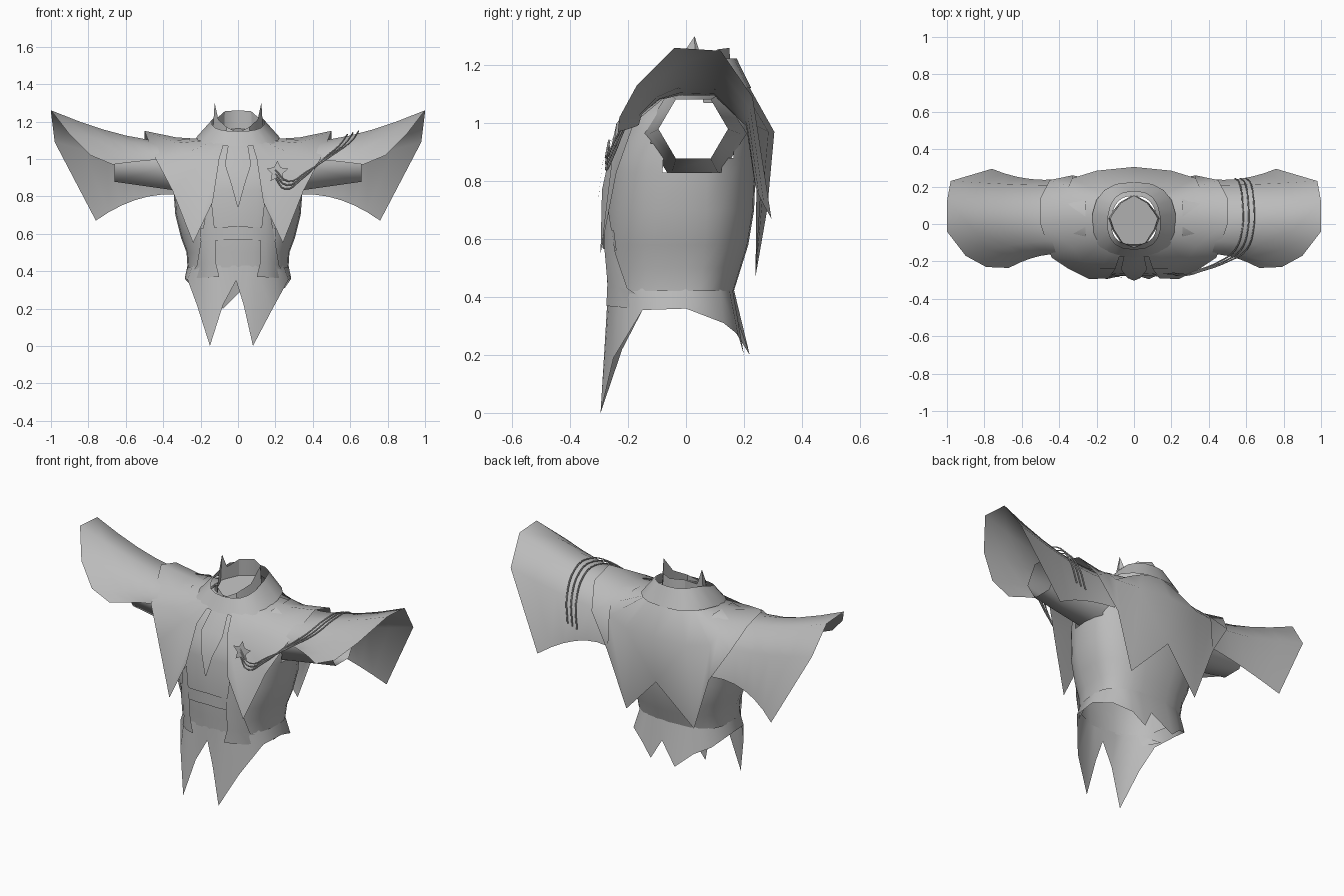
import bpy, bmesh, math

if "Cube" in bpy.data.objects:
    bpy.data.objects.remove(bpy.data.objects["Cube"])

GREY = (0.5, 0.5, 0.5, 1)
cloth = bpy.data.materials.new("grey cloth")
cloth.use_nodes = True
cloth.diffuse_color = GREY
for node in cloth.node_tree.nodes:
    if node.type == 'BSDF_PRINCIPLED':
        node.inputs["Base Color"].default_value = GREY


def build(name, verts, faces, mirror=False, angle=45):
    """Make a cloth object from points and faces, optionally mirrored in x."""
    mesh = bpy.data.meshes.new(name)
    mesh.from_pydata(verts, [], faces)
    bm = bmesh.new()
    bm.from_mesh(mesh)
    bmesh.ops.recalc_face_normals(bm, faces=bm.faces)
    bm.to_mesh(mesh)
    bm.free()
    mesh.materials.append(cloth)
    obj = bpy.data.objects.new(name, mesh)
    bpy.context.collection.objects.link(obj)
    bpy.ops.object.select_all(action='DESELECT')
    obj.select_set(True)
    bpy.context.view_layer.objects.active = obj
    bpy.ops.object.shade_smooth_by_angle(angle=math.radians(angle))
    if mirror:
        mod = obj.modifiers.new("mirror", 'MIRROR')
        mod.use_clip = True
    return obj


def sheet(name, rows, closed=False, mirror=False, keep=None, angle=45):
    """Join equally long rows of points into a sheet of quads."""
    n = len(rows[0])
    verts = [p for row in rows for p in row]
    faces = []
    for r in range(len(rows) - 1):
        for i in range(n if closed else n - 1):
            j = (i + 1) % n
            face = (r * n + i, r * n + j, (r + 1) * n + j, (r + 1) * n + i)
            middle = [sum(verts[k][axis] for k in face) / 4 for axis in range(3)]
            if keep is None or keep(*middle):
                faces.append(face)
    return build(name, verts, faces, mirror, angle)


def power(value, exponent):
    return math.copysign(abs(value) ** exponent, value)


BOXY = 0.8


def ring_point(a, z, width, front, back):
    """Point on a rounded body section at angle a."""
    x, s = width * power(math.cos(a), BOXY), power(math.sin(a), BOXY)
    return (x, s * (back if s > 0 else front), z)


def ring(section, count=28):
    return [ring_point(math.tau * i / count, *section) for i in range(count)]


# Body sections: height, half width, front depth, back depth
BODY = [(.42, .27, .27, .165), (.5, .275, .275, .19), (.58, .305, .28, .215),
        (.7, .335, .28, .235), (.83, .345, .27, .24), (.88, .348, .26, .24),
        (.93, .345, .24, .24), (.98, .34, .215, .23), (1.03, .32, .19, .22),
        (1.07, .25, .15, .2), (1.1, .17, .125, .18), (1.14, .12, .11, .15)]


def outside_armhole(x, y, z):
    return abs(x) < .2 or math.hypot(y - .03, z - .97) > .135


sheet("coat_body", [ring(s) for s in BODY], closed=True, keep=outside_armhole)

# Pointed skirt around the hem
HEM = [(-.285, 0, .36), (-.27, -.15, .355), (-.22, -.22, .22), (-.15, -.295, 0),
       (-.08, -.28, .22), (-.01, -.27, .35), (.03, -.28, .22), (.08, -.295, 0),
       (.18, -.25, .19), (.27, -.15, .355), (.285, 0, .36), (.25, .13, .31),
       (.16, .18, .27), (.09, .2, .2), (.03, .18, .31), (-.08, .22, .2),
       (-.17, .17, .28), (-.25, .12, .32)]
height, width, front, back = BODY[0]
waist = [ring_point(math.atan2(y / (back if y > 0 else front), x / width),
                    height + .01, width, front, back) for x, y, z in HEM]
sheet("skirt_tails", [waist, HEM], closed=True)

# Inner six-sided sleeves, open at both ends
SLEEVE = [(.26, .03, .965, .18, .165), (.36, .03, .965, .155, .15), (.66, .025, .98, .12, .118)]
sheet("inner_sleeves", [[(x, cy + ry * math.cos(math.tau * i / 6), cz + rz * math.sin(math.tau * i / 6))
                         for i in range(6)] for x, cy, cz, ry, rz in SLEEVE],
      closed=True, mirror=True, angle=65)

# Wide draped sleeves, spanned through three arches from shoulder to rim
SHOULDER = [(.36, -.17, 1), (.34, -.16, 1.03), (.32, -.1, 1.08), (.3, -.03, 1.1),
            (.3, .1, 1.1), (.32, .21, 1), (.34, .25, .81)]
ELBOW = [(.5, -.17, .99), (.54, -.16, 1.03), (.57, -.1, 1.09), (.6, -.02, 1.125),
         (.6, .1, 1.12), (.58, .21, 1), (.55, .24, .78)]
RIM = [(.67, -.235, .97), (.79, -.23, 1.02), (.9, -.17, 1.13), (1, -.04, 1.26),
       (1, .12, 1.25), (.98, .23, 1.09), (.76, .295, .67)]


def span(a, b, c, t):
    """Quadratic path through a, b and c."""
    wa, wb, wc = (1 - t) * (1 - 2 * t), 4 * t * (1 - t), t * (2 * t - 1)
    return tuple(wa * p + wb * q + wc * r for p, q, r in zip(a, b, c))


STEPS = 6
sheet("draped_sleeves", [[span(a, b, c, i / STEPS) for a, b, c in zip(SHOULDER, ELBOW, RIM)]
                         for i in range(STEPS + 1)], mirror=True, angle=60)

# Shoulder cape from front opening to back centre: one front and one back point per side
NECK = [(.07, -.15, 1.1), (.12, -.13, 1.1), (.15, -.08, 1.1), (.17, -.03, 1.105), (.18, .04, 1.105),
        (.17, .1, 1.11), (.16, .13, 1.115), (.15, .15, 1.12), (.1, .19, 1.13), (0, .21, 1.14)]
CHEST = [(.1, -.24, 1), (.18, -.24, 1), (.28, -.2, 1.03), (.33, -.12, 1.085), (.33, .02, 1.115),
         (.35, .13, 1.09), (.35, .2, 1.04), (.33, .245, .99), (.2, .285, .97), (0, .305, .97)]
EDGE = [(.135, -.29, .77), (.24, -.295, .55), (.35, -.24, .83), (.44, -.18, 1), (.5, 0, 1.15),
        (.5, .14, 1.11), (.45, .235, .98), (.33, .26, .79), (.22, .24, .47), (0, .28, .7)]
sheet("shoulder_cape", [NECK, CHEST, EDGE], mirror=True, angle=50)

# Folded outer collar, dipping towards the front
COLLAR_ARC = [math.radians(-90 + 20 * i) for i in range(10)]
collar_rows = []
for z, rise, *shape in ((1.105, .2, .225, .18, .225), (1.195, .35, .14, .135, .175)):
    row = [ring_point(a, z, *shape) for a in COLLAR_ARC]
    collar_rows.append([(x, y, z + rise * min(y, .08)) for x, y, z in row])
sheet("folded_collar", collar_rows, mirror=True)

# Standing collar with narrow side spikes, and the lining that closes it
COLLAR_RIM = [(0, -.125, 1.14), (.06, -.1, 1.17), (.105, -.03, 1.21), (.125, .03, 1.3),
              (.11, .055, 1.22), (.07, .11, 1.255), (0, .15, 1.26)]
base = [(x * 1.1, y * 1.05, 1.1) for x, y, z in COLLAR_RIM]
sheet("standing_collar", [base, COLLAR_RIM], mirror=True, angle=25)
lining = [(x * 1.05, y * 1.02, 1.14 + .15 * y) for x, y, z in COLLAR_RIM]
build("collar_lining", lining, [tuple(range(len(lining)))], mirror=True)


def chest_y(x, z):
    """Depth of the body's front surface at x and z."""
    for low, high in zip(BODY, BODY[1:]):
        if low[0] <= z <= high[0]:
            break
    t = (z - low[0]) / (high[0] - low[0])
    width, front = (low[k] + (high[k] - low[k]) * t for k in (1, 2))
    c = min(abs(x) / width, .98) ** (1 / BOXY)
    return -front * (1 - c * c) ** (BOXY / 2)


def front_panel(name, left_edge, right_edge, lift):
    """Mirrored cloth strip laid over the chest between two (x, z) edges."""
    rows = []
    for (xa, za), (xb, zb) in zip(left_edge, right_edge):
        strip = [(xa + (xb - xa) * k / 3, za + (zb - za) * k / 3) for k in range(4)]
        rows.append([(x, chest_y(x, max(z, height)) - lift, z) for x, z in strip])
    return sheet(name, rows, mirror=True)


# Pointed neck cloth, waistband and hip flaps
front_panel("neck_cloth", [(0, 1.07), (0, .98), (0, .86), (0, .74)],
            [(.05, 1.09), (.07, .97), (.035, .86), (.005, .75)], .025)
front_panel("waistband", [(0, .64), (0, .57)], [(.2, .63), (.2, .56)], .008)
front_panel("hip_flaps", [(.14, .76), (.12, .58), (.12, .45), (.1, .37)],
            [(.17, .72), (.2, .55), (.22, .43), (.27, .36)], .014)

# Star badge on the left chest
points = []
for i in range(10):
    a, r = math.tau * i / 10 + .3, (.06 if i % 2 == 0 else .03)
    points.append((.21 + r * math.cos(a), -.265 + .1 * r * math.sin(a), .93 + r * math.sin(a)))
build("star_badge", points, [tuple(range(10))])

# Braided cords looping from the badge around the left arm
CORD = [(.2, -.265, .92), (.26, -.275, .86), (.35, -.25, .91), (.48, -.2, 1.01), (.57, -.14, 1.08),
        (.61, -.02, 1.133), (.61, .12, 1.12), (.595, .215, 1), (.57, .243, .86)]
for strand in range(3):
    curve = bpy.data.curves.new("arm_cord", 'CURVE')
    curve.dimensions = '3D'
    curve.bevel_depth = .004
    curve.bevel_resolution = 0
    curve.resolution_u = 4
    spline = curve.splines.new('BEZIER')
    spline.bezier_points.add(len(CORD) - 1)
    for i, (knot, (x, y, z)) in enumerate(zip(spline.bezier_points, CORD)):
        shift = .03 * (strand - 1)
        along = min(i / 4, 1)
        knot.co = (x + shift * along, y, z + shift * (.7 if i < 3 else .3))
        knot.handle_left_type = knot.handle_right_type = 'AUTO'
    curve.materials.append(cloth)
    bpy.context.collection.objects.link(bpy.data.objects.new("arm_cord_%d" % (strand + 1), curve))
